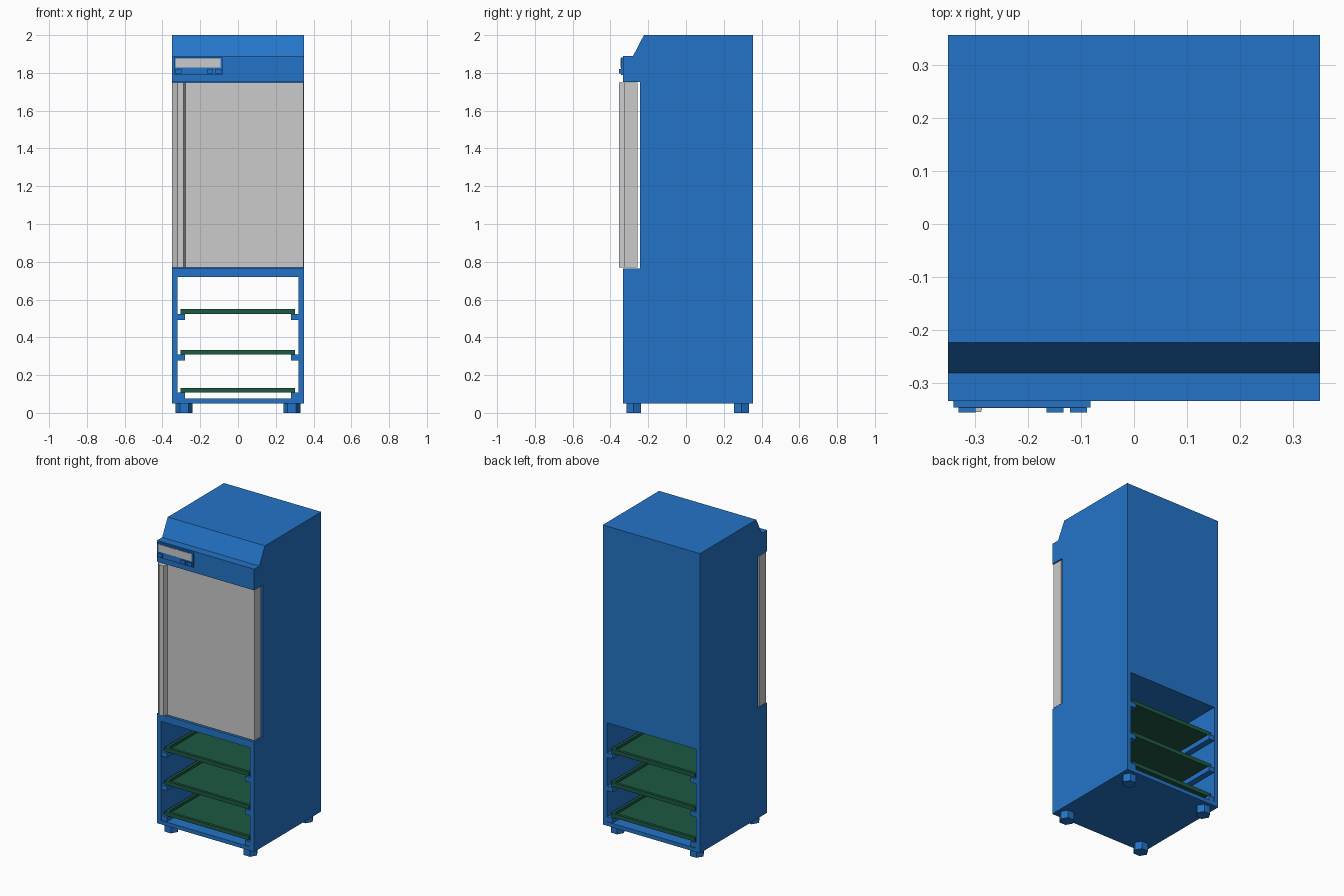
import bpy, bmesh, math

if "Cube" in bpy.data.objects:
    bpy.data.objects.remove(bpy.data.objects["Cube"])


def material(name, rgb):
    m = bpy.data.materials.new(name)
    m.diffuse_color = (*rgb, 1)
    m.use_nodes = True
    m.node_tree.nodes["Principled BSDF"].inputs["Base Color"].default_value = m.diffuse_color
    return m


BLUE = material("blue_enamel", (0.017, 0.175, 0.58))
GREEN = material("green_tray", (0.012, 0.10, 0.055))


def finish(name, bm, mat=None):
    bmesh.ops.recalc_face_normals(bm, faces=bm.faces[:])
    me = bpy.data.meshes.new(name)
    bm.to_mesh(me)
    bm.free()
    ob = bpy.data.objects.new(name, me)
    bpy.context.collection.objects.link(ob)
    if mat:
        me.materials.append(mat)
    return ob


def box(name, x, y, z, mat=None):
    bm = bmesh.new()
    bmesh.ops.create_cube(bm, size=1)
    for v in bm.verts:
        v.co = [a + (b - a) * (c + 0.5) for (a, b), c in zip((x, y, z), v.co)]
    return finish(name, bm, mat)


def prism(name, points, vector, mat=None):
    """Extrude a closed 3D polygon along a vector."""
    bm = bmesh.new()
    face = bm.faces.new([bm.verts.new(p) for p in points])
    new = bmesh.ops.extrude_face_region(bm, geom=[face], use_keep_orig=True)["geom"]
    bmesh.ops.translate(bm, vec=vector, verts=[g for g in new if isinstance(g, bmesh.types.BMVert)])
    return finish(name, bm, mat)


# Cabinet: side profile with door recess and sloped top, cut by the open lower bay
side = [(-0.333, 0.05), (0.356, 0.05), (0.356, 2.0), (-0.223, 2.0), (-0.28, 1.89),
        (-0.333, 1.89), (-0.333, 1.752), (-0.243, 1.752), (-0.243, 0.765), (-0.333, 0.765)]
cabinet = prism("cabinet", [(-0.35, y, z) for y, z in side], (0.70, 0, 0), BLUE)
cutter = box("bay_cutter", (-0.32, 0.32), (-0.6, 0.6), (0.075, 0.72))
cutter.hide_render = True
cut = cabinet.modifiers.new("bay", "BOOLEAN")
cut.operation, cut.solver, cut.object = "DIFFERENCE", "EXACT", cutter
bpy.context.view_layer.objects.active = cabinet
bpy.ops.object.modifier_apply(modifier=cut.name)
bpy.data.objects.remove(cutter)

# Door with a full-height raised handle strip on its left edge
door = [(-0.35, -0.257), (-0.35, -0.325), (-0.32, -0.354), (-0.288, -0.354),
        (-0.279, -0.325), (0.346, -0.325), (0.346, -0.257)]
prism("door", [(x, y, 0.77) for x, y in door], (0, 0, 0.978))

# Control panel, display and buttons
box("control_panel", (-0.34, -0.082), (-0.345, -0.33), (1.79, 1.882), BLUE)
box("display", (-0.33, -0.092), (-0.3465, -0.34), (1.828, 1.875))
for i, x in enumerate((-0.314, -0.149, -0.104)):
    box(f"button_{i + 1}", (x - 0.016, x + 0.016), (-0.355, -0.34), (1.797, 1.82), BLUE)

# Recessed trays resting on pairs of rails
for i, z in enumerate((0.107, 0.308, 0.524)):
    tray = box(f"tray_{i + 1}", (-0.305, 0.302), (-0.318, 0.342), (z, z + 0.026), GREEN)
    bm = bmesh.new()
    bm.from_mesh(tray.data)
    top = max(bm.faces, key=lambda f: f.calc_center_median().z)
    bmesh.ops.inset_region(bm, faces=[top], thickness=0.025)
    pit = bmesh.ops.extrude_face_region(bm, geom=[top])["geom"]
    bmesh.ops.translate(bm, vec=(0, 0, -0.018), verts=[g for g in pit if isinstance(g, bmesh.types.BMVert)])
    if top.is_valid:
        bmesh.ops.delete(bm, geom=[top], context="FACES")
    bm.to_mesh(tray.data)
    bm.free()
    for s, label in ((-1, "left"), (1, "right")):
        xs = sorted((s * 0.321, s * 0.281))
        box(f"rail_{label}_{i + 1}", xs, (-0.331, 0.354), (z - 0.031, z), BLUE)

# Hexagonal feet
for x in (-0.285, 0.285):
    for y, label in ((-0.277, "front"), (0.294, "back")):
        ring = [(x + 0.045 * math.cos(k * math.pi / 3), y + 0.045 * math.sin(k * math.pi / 3), 0)
                for k in range(6)]
        prism(f"foot_{label}_{'left' if x < 0 else 'right'}", ring, (0, 0, 0.052), BLUE)
